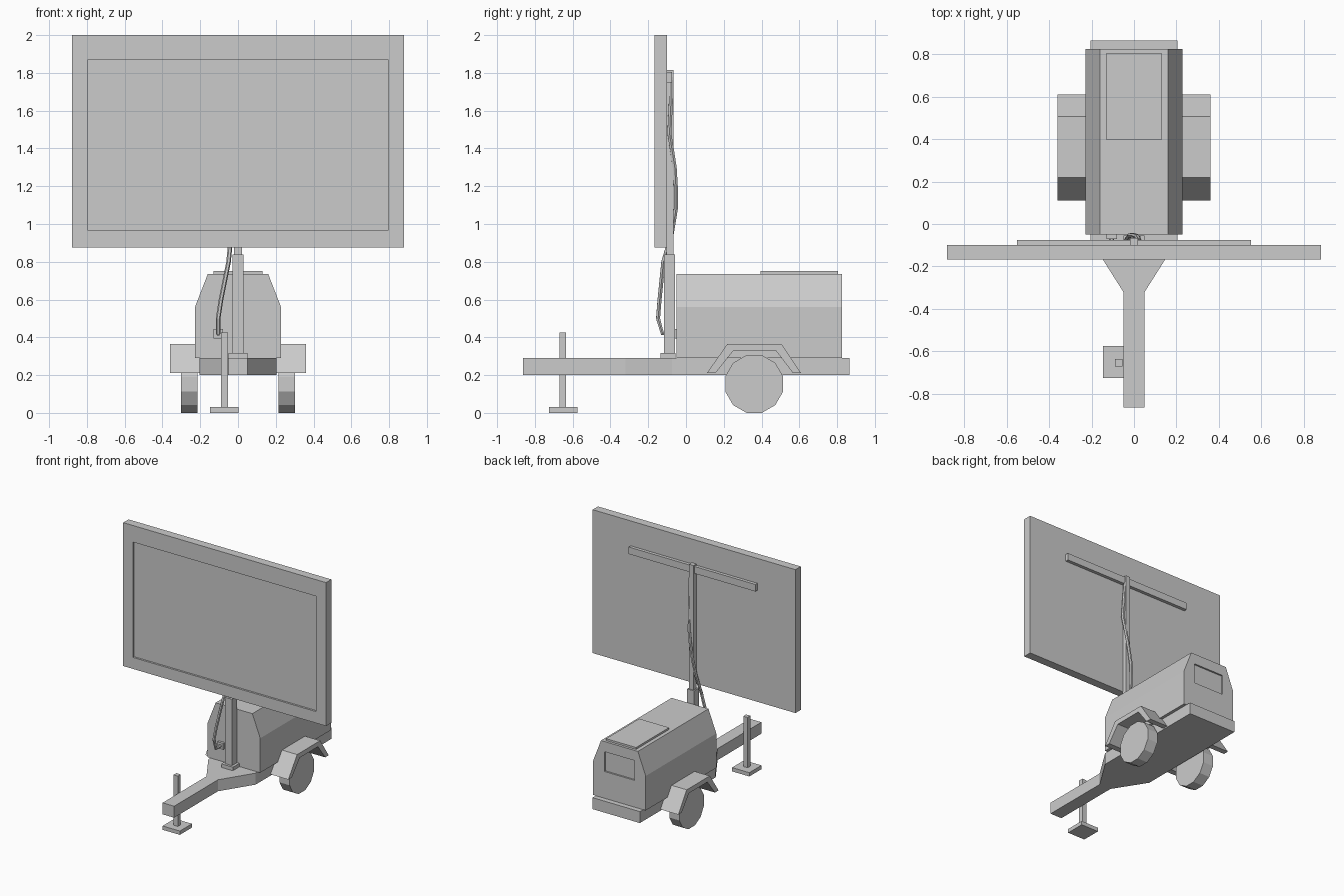
import bpy, bmesh, math
from mathutils import Vector

if "Cube" in bpy.data.objects:
    bpy.data.objects.remove(bpy.data.objects["Cube"])


def finish(name, bm):
    bmesh.ops.recalc_face_normals(bm, faces=bm.faces)
    me = bpy.data.meshes.new(name)
    bm.to_mesh(me)
    bm.free()
    ob = bpy.data.objects.new(name, me)
    bpy.context.collection.objects.link(ob)
    return ob


def prism(name, points, axis, a, b):
    """Extrude a 2D outline along an axis, from a to b."""
    place = {'x': lambda u, v: (a, u, v),
             'y': lambda u, v: (u, a, v),
             'z': lambda u, v: (u, v, a)}[axis]
    step = Vector([(b - a) * (axis == k) for k in 'xyz'])
    bm = bmesh.new()
    face = bm.faces.new([bm.verts.new(place(u, v)) for u, v in points])
    ext = bmesh.ops.extrude_face_region(bm, geom=[face], use_keep_orig=True)
    moved = [g for g in ext['geom'] if isinstance(g, bmesh.types.BMVert)]
    bmesh.ops.translate(bm, verts=moved, vec=step)
    return finish(name, bm)


def box(name, x, y, z):
    return prism(name, [(x[0], y[0]), (x[1], y[0]), (x[1], y[1]), (x[0], y[1])],
                 'z', *z)


def recess(ob, x, y, z):
    """Cut a box-shaped pocket and discard the cutter."""
    cutter = box(ob.name + "_cutter", x, y, z)
    cutter.hide_render = True
    mod = ob.modifiers.new("recess", 'BOOLEAN')
    mod.operation = 'DIFFERENCE'
    mod.solver = 'EXACT'
    mod.object = cutter
    bpy.context.view_layer.objects.active = ob
    bpy.ops.object.modifier_apply(modifier=mod.name)
    bpy.data.objects.remove(cutter)


def mirrored(half):
    """Complete a symmetric outline from its right half."""
    return half + [(-u, v) for u, v in reversed(half)]


# Trailer frame with tapered drawbar
prism("trailer_frame", mirrored([(0.05, -0.863), (0.05, -0.32),
                                 (0.205, -0.075), (0.205, 0.865)]),
      'z', 0.20, 0.29)

# Generator housing with chamfered top, rear window and roof hatch
housing = prism("generator_housing",
                mirrored([(0.228, 0.29), (0.228, 0.56), (0.16, 0.735)]),
                'y', -0.05, 0.825)
recess(housing, (-0.13, 0.13), (0.812, 0.9), (0.50, 0.655))
box("roof_hatch", (-0.13, 0.13), (0.395, 0.805), (0.73, 0.75))

# Wheels and fenders on both sides
R = 0.158
tyre = [(0.361 + R * math.cos(math.radians(15 + 30 * i)),
         0.153 + R * math.sin(math.radians(15 + 30 * i))) for i in range(12)]
arch = [(0.11, 0.21), (0.219, 0.365), (0.505, 0.365), (0.61, 0.21),
        (0.567, 0.21), (0.477, 0.328), (0.25, 0.328), (0.155, 0.21)]
for side, s in (("left", -1), ("right", 1)):
    prism(side + "_wheel", tyre, 'x', s * 0.215, s * 0.302)
    prism(side + "_fender", arch, 'x', s * 0.205, s * 0.36)

# Jack stand beside the drawbar
box("jack_post", (-0.09, -0.053), (-0.67, -0.635), (0.03, 0.425))
box("jack_foot", (-0.147, 0.003), (-0.725, -0.575), (0.0, 0.03))

# Telescopic mast
box("mast_base", (-0.05, 0.05), (-0.135, -0.055), (0.29, 0.318))
box("mast_lower", (-0.03, 0.03), (-0.117, -0.057), (0.318, 0.838))
box("mast_upper", (-0.02, 0.02), (-0.102, -0.066), (0.838, 1.815))

# Display panel with recessed screen and rear crossbar
panel = box("display_panel", (-0.88, 0.88), (-0.166, -0.10), (0.875, 2.0))
recess(panel, (-0.795, 0.795), (-0.3, -0.151), (0.965, 1.87))
box("panel_crossbar", (-0.55, 0.55), (-0.10, -0.075), (1.75, 1.805))

# Power socket and cable running up the mast
box("power_socket", (-0.13, -0.08), (-0.07, -0.05), (0.395, 0.445))
path = [(-0.105, -0.06, 0.42), (-0.105, -0.125, 0.42), (-0.105, -0.148, 0.50),
        (-0.09, -0.14, 0.60), (-0.05, -0.12, 0.80), (-0.035, -0.075, 0.95),
        (-0.02, -0.054, 1.08), (0.0, -0.054, 1.20), (0.015, -0.06, 1.30),
        (0.03, -0.088, 1.48), (0.025, -0.08, 1.65), (0.01, -0.08, 1.80)]
curve = bpy.data.curves.new("power_cable", 'CURVE')
curve.dimensions = '3D'
curve.bevel_depth = 0.012
curve.bevel_resolution = 1
curve.use_fill_caps = True
spline = curve.splines.new('POLY')
spline.points.add(len(path) - 1)
for p, co in zip(spline.points, path):
    p.co = (*co, 1)
spline.use_smooth = False
cable = bpy.data.objects.new("power_cable", curve)
bpy.context.collection.objects.link(cable)
